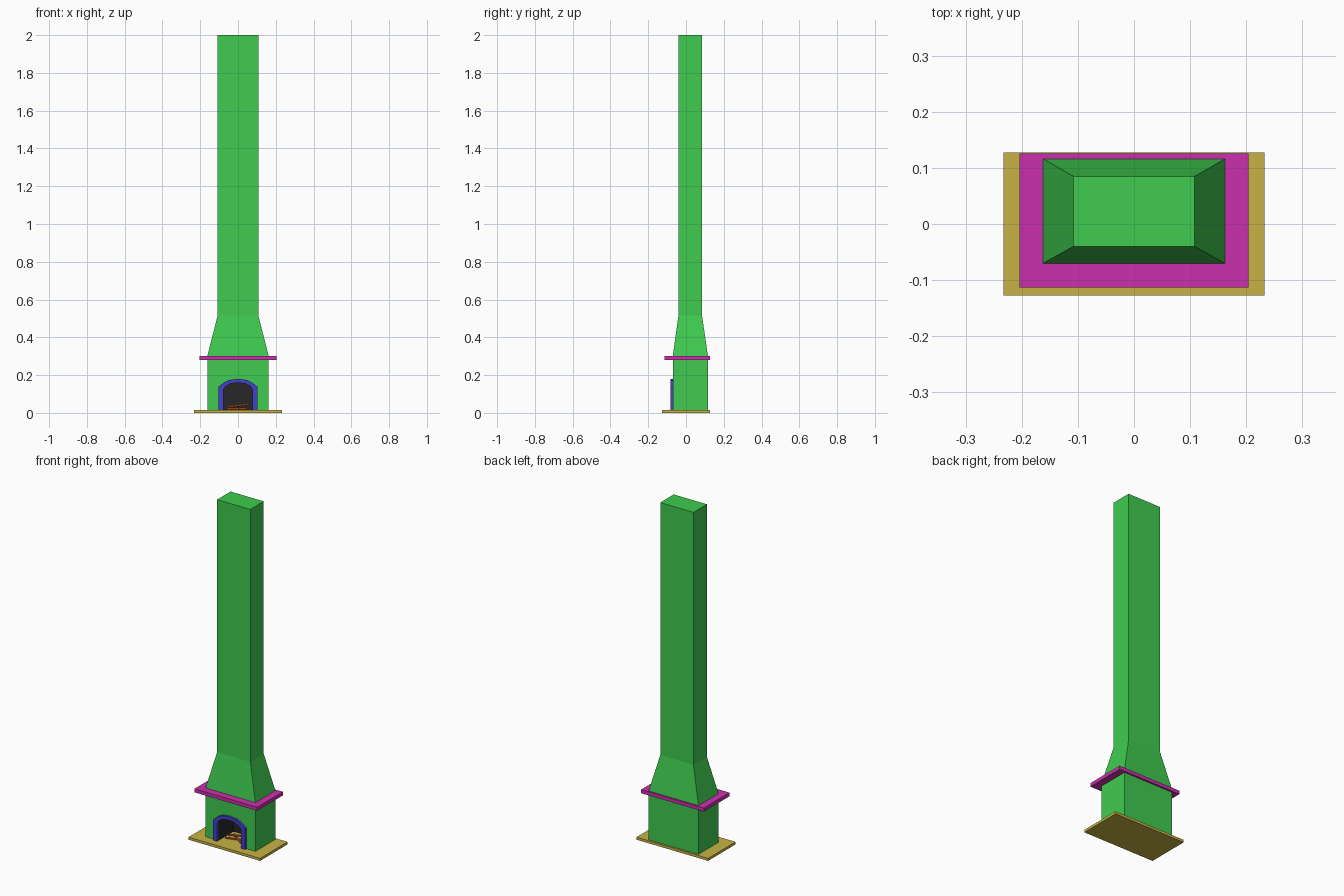
import bpy, bmesh
from mathutils import Vector

if "Cube" in bpy.data.objects:
    bpy.data.objects.remove(bpy.data.objects["Cube"])


def material(name, rgb):
    m = bpy.data.materials.new(name)
    m.diffuse_color = (*rgb, 1)
    m.use_nodes = True
    m.node_tree.nodes["Principled BSDF"].inputs["Base Color"].default_value = m.diffuse_color
    return m


GREEN = material("plaster", (0.05, 0.6, 0.08))
GOLD = material("hearth_stone", (0.57, 0.45, 0.06))
PINK = material("mantel_paint", (0.6, 0.03, 0.42))
BLUE = material("arch_trim", (0.06, 0.05, 0.6))
DARK = material("soot", (0.02, 0.02, 0.022))
WOOD = material("firewood", (0.6, 0.12, 0.03))


def finish(bm, name, mat, recalc=True):
    if recalc:
        bmesh.ops.recalc_face_normals(bm, faces=bm.faces)
    me = bpy.data.meshes.new(name)
    bm.to_mesh(me)
    bm.free()
    me.materials.append(mat)
    ob = bpy.data.objects.new(name, me)
    bpy.context.collection.objects.link(ob)
    return ob


def slab(name, hx, y0, y1, z0, z1, mat):
    bm = bmesh.new()
    bmesh.ops.create_cube(bm, size=1)
    for v in bm.verts:
        v.co = (v.co.x * 2 * hx, y0 + (v.co.y + 0.5) * (y1 - y0), z0 + (v.co.z + 0.5) * (z1 - z0))
    return finish(bm, name, mat)


def mirrored(half):
    """Complete an arch outline from its right half, foot to crown."""
    return half + [(-x, z) for x, z in reversed(half[:-1])]


FLOOR = 0.015
INNER = mirrored([(0.078, FLOOR), (0.078, 0.122), (0.065, 0.141), (0.04, 0.155), (0, 0.16)])
OUTER = mirrored([(0.103, FLOOR), (0.103, 0.138), (0.08, 0.157), (0.05, 0.174), (0, 0.18)])

# Hearth plate and mantel shelf
slab("hearth", 0.233, -0.127, 0.127, 0, FLOOR, GOLD)
slab("mantel", 0.204, -0.113, 0.126, 0.281, 0.302, PINK)

# Chimney body: stacked rectangular sections, arched notch in the front
bm = bmesh.new()
rings = []
for z, hx, y0, y1 in [(FLOOR, 0.162, -0.07, 0.116), (0.302, 0.162, -0.07, 0.116),
                      (0.515, 0.108, -0.04, 0.085), (2.0, 0.108, -0.04, 0.085)]:
    rings.append([bm.verts.new(p) for p in ((-hx, y0, z), (hx, y0, z), (hx, y1, z), (-hx, y1, z))])
for level in range(3):
    a, b = rings[level], rings[level + 1]
    for i in range(4):
        j = (i + 1) % 4
        edge = [a[i], a[j], b[j], b[i]]
        if level == 0 and i == 0:
            arch = [bm.verts.new((x, -0.07, z)) for x, z in reversed(INNER)]
            edge = [a[0]] + arch + [a[1], b[1], b[0]]
        bm.faces.new(edge)
bm.faces.new(rings[3])
finish(bm, "chimney", GREEN)

# Firebox lining: arched recess facing inward
bm = bmesh.new()
front = [bm.verts.new((x, -0.07, z)) for x, z in INNER]
back = [bm.verts.new((x, 0.07, z)) for x, z in INNER]
n = len(INNER)
for i in range(n):
    j = (i + 1) % n
    bm.faces.new((front[i], front[j], back[j], back[i]))
bm.faces.new(back)
bmesh.ops.recalc_face_normals(bm, faces=bm.faces)
centre = Vector((0, 0, 0.08))
bm.normal_update()
if any(f.normal.dot(centre - f.calc_center_median()) < 0 for f in bm.faces):
    bmesh.ops.reverse_faces(bm, faces=bm.faces)
finish(bm, "firebox", DARK, recalc=False)

# Arched trim around the opening
bm = bmesh.new()
loops = [[bm.verts.new((x, y, z)) for x, z in prof]
         for prof, y in ((INNER, -0.083), (OUTER, -0.083), (OUTER, -0.068), (INNER, -0.068))]
for k in range(4):
    a, b = loops[k], loops[(k + 1) % 4]
    for i in range(n - 1):
        bm.faces.new((a[i], a[i + 1], b[i + 1], b[i]))
for i in (0, n - 1):
    bm.faces.new([l[i] for l in loops])
finish(bm, "arch_trim", BLUE)


# Firewood
def log(name, p, q, r=0.006):
    p, q = Vector(p), Vector(q)
    bm = bmesh.new()
    bmesh.ops.create_cone(bm, cap_ends=True, segments=6, radius1=r, radius2=r, depth=(q - p).length)
    ob = finish(bm, name, WOOD)
    ob.location = (p + q) / 2
    ob.rotation_euler = (q - p).to_track_quat('Z', 'Y').to_euler()


log("log_left", (-0.06, -0.03, 0.022), (0.04, 0.0, 0.022))
log("log_right", (-0.045, 0.03, 0.022), (0.045, -0.035, 0.022))
log("log_top", (-0.055, -0.01, 0.032), (0.055, 0.005, 0.046))
